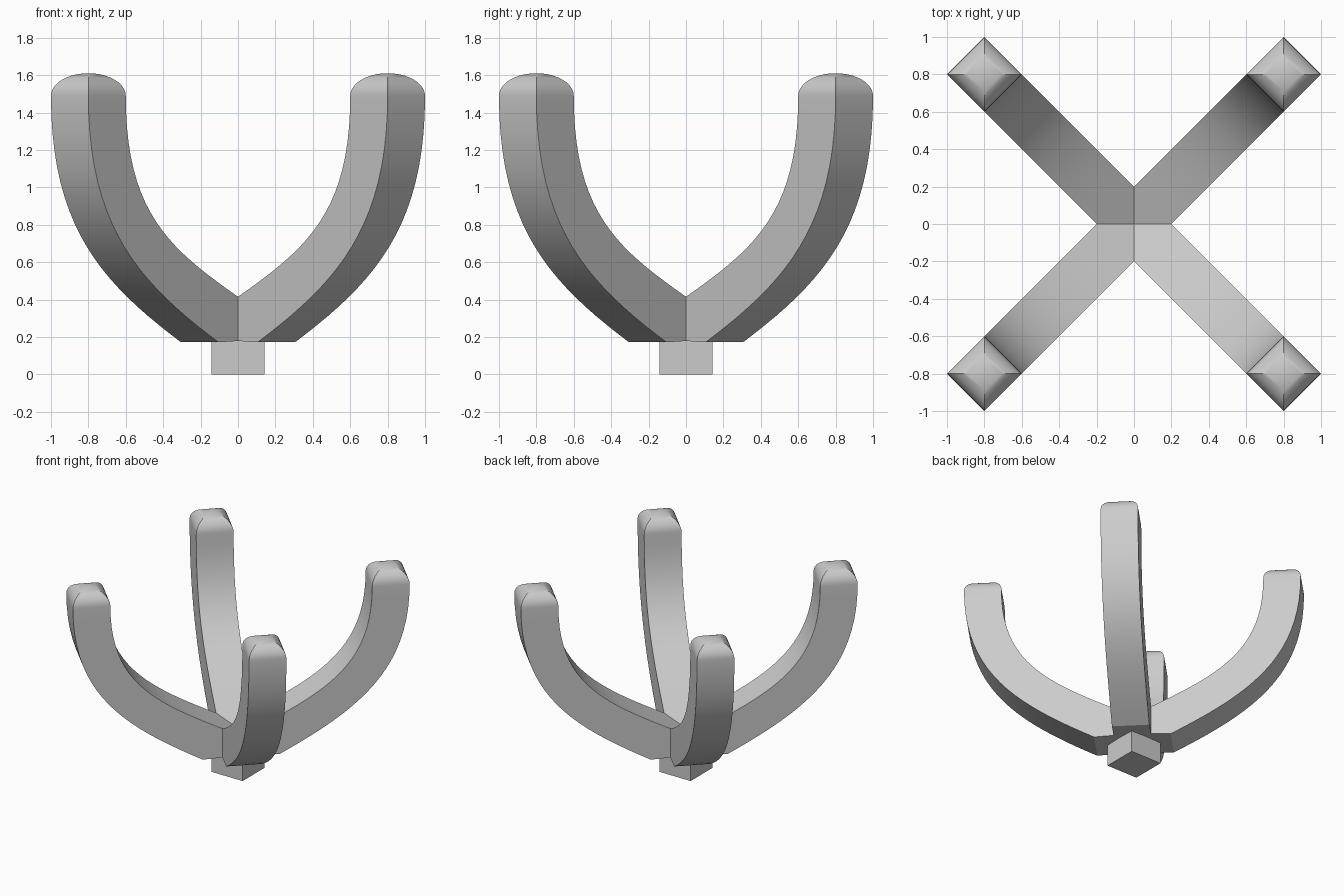
import bpy, bmesh, math
from mathutils import Vector

if "Cube" in bpy.data.objects:
    bpy.data.objects.remove(bpy.data.objects["Cube"])

HALF = 0.1414   # half thickness of an arm
ROOT2 = math.sqrt(2)


def bezier(p0, p1, p2, p3, n):
    pts = []
    for i in range(n + 1):
        t = i / n
        s = 1 - t
        pts.append(Vector(p0) * s**3 + Vector(p1) * 3*s*s*t
                   + Vector(p2) * 3*s*t*t + Vector(p3) * t**3)
    return pts


def build_arm_mesh():
    n = 20
    # side profile as (offset along x, height), scaled to the diagonal below
    outer = [Vector((0, 0.185))] + bezier((0.205, 0.172), (0.62, 0.485), (0.9, 0.78), (0.9, 1.49), n)
    inner = [Vector((0, 0.343))] + bezier((0.1, 0.415), (0.47, 0.675), (0.7, 0.87), (0.7, 1.49), n)
    bm = bmesh.new()
    rings = []
    for o, i in zip(outer, inner):
        ro, ri = o.x * ROOT2, i.x * ROOT2
        rings.append([bm.verts.new(c) for c in (
            (ro, -HALF, o.y), (ro, HALF, o.y), (ri, HALF, i.y), (ri, -HALF, i.y))])
    # domed square tip
    mid = 0.8 * ROOT2
    steps = 10
    for k in range(1, steps):
        a = k / steps * math.pi / 2
        h = HALF * math.cos(a)
        z = 1.49 + 0.12 * math.sin(a)
        rings.append([bm.verts.new((mid + dx * h, dy * h, z))
                      for dx, dy in ((1, -1), (1, 1), (-1, 1), (-1, -1))])
    apex = bm.verts.new((mid, 0, 1.61))
    for a, b in zip(rings, rings[1:]):
        for j in range(4):
            k = (j + 1) % 4
            bm.faces.new((a[j], a[k], b[k], b[j]))
    for j in range(4):
        bm.faces.new((rings[-1][j], rings[-1][(j + 1) % 4], apex))
    bm.faces.new(rings[0][::-1])
    bmesh.ops.recalc_face_normals(bm, faces=bm.faces)
    mesh = bpy.data.meshes.new("arm")
    bm.to_mesh(mesh)
    bm.free()
    return mesh


# four curved arms on the diagonals
arm_mesh = build_arm_mesh()
for i, name in enumerate(("back_right", "back_left", "front_left", "front_right")):
    arm = bpy.data.objects.new("arm_" + name, arm_mesh.copy())
    arm.rotation_euler.z = math.radians(45 + 90 * i)
    bpy.context.collection.objects.link(arm)
    bpy.ops.object.select_all(action='DESELECT')
    arm.select_set(True)
    bpy.context.view_layer.objects.active = arm
    bpy.ops.object.shade_smooth_by_angle(angle=math.radians(30))

# square foot
bpy.ops.mesh.primitive_cube_add(size=1, location=(0, 0, 0.1))
foot = bpy.context.object
foot.name = "foot"
foot.scale = (0.283, 0.283, 0.2)
